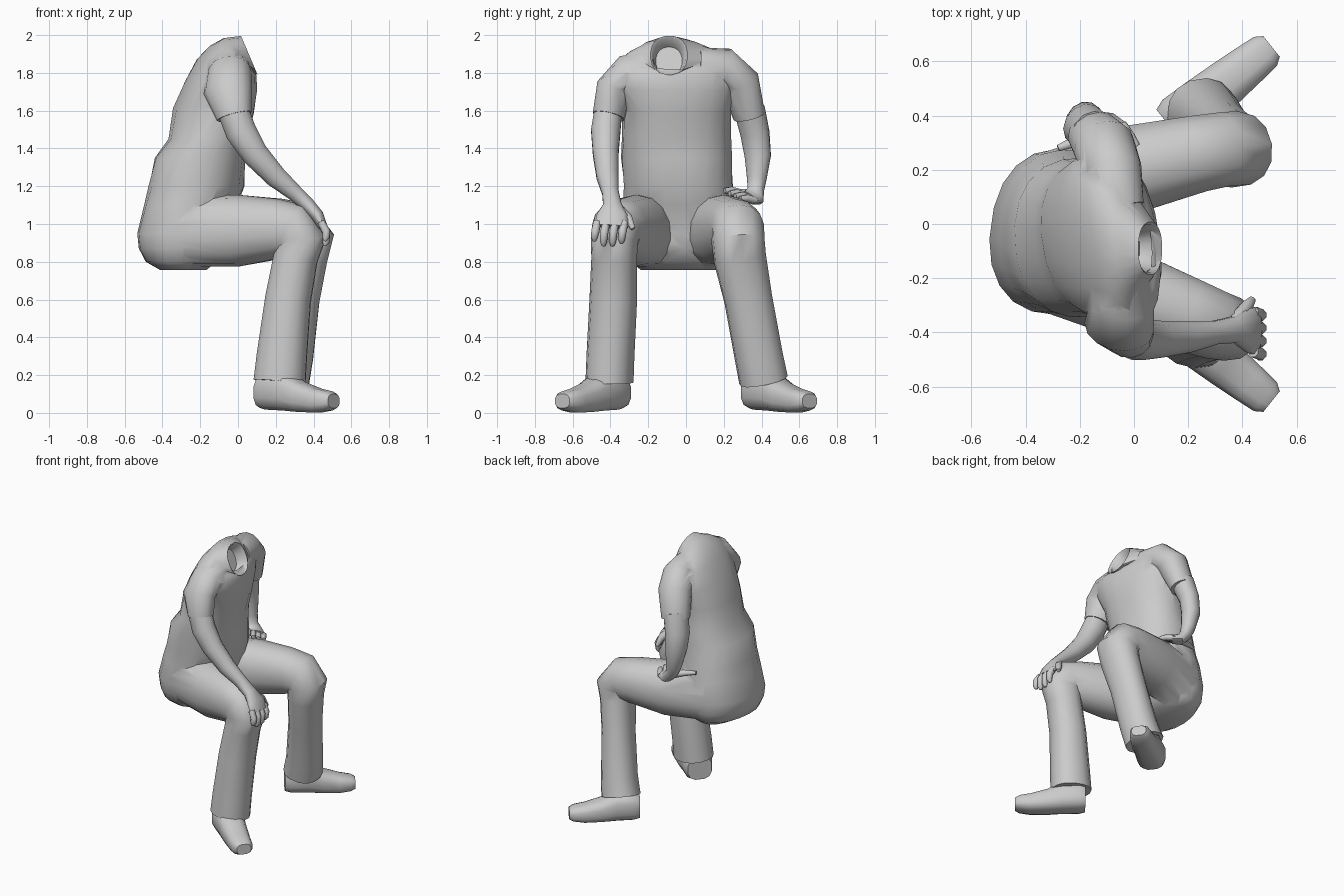
import bpy, bmesh, math
from mathutils import Vector as V


def loft(name, rings, n=16, e=2.0):
    """Skin rings of (centre, axis_a, axis_b) with superellipse sections and capped ends."""
    bm = bmesh.new()
    loops = []
    for c, a, b in rings:
        loop = []
        for i in range(n):
            t = 2 * math.pi * (i + 0.5) / n
            ca, sa = math.cos(t), math.sin(t)
            u = math.copysign(abs(ca) ** (2 / e), ca)
            w = math.copysign(abs(sa) ** (2 / e), sa)
            loop.append(bm.verts.new(V(c) + a * u + b * w))
        loops.append(loop)
    for p, q in zip(loops, loops[1:]):
        for i in range(n):
            j = (i + 1) % n
            bm.faces.new((p[i], p[j], q[j], q[i]))
    bm.faces.new(loops[0])
    bm.faces.new(loops[-1])
    bmesh.ops.recalc_face_normals(bm, faces=bm.faces)
    me = bpy.data.meshes.new(name)
    bm.to_mesh(me)
    bm.free()
    ob = bpy.data.objects.new(name, me)
    bpy.context.collection.objects.link(ob)
    return ob


def tube(name, pts, side, n=14, e=2.0):
    """Loft along a path of (x, y, z, half width along side, half depth)."""
    rings = []
    for i, p in enumerate(pts):
        t = (V(pts[min(i + 1, len(pts) - 1)][:3]) - V(pts[max(i - 1, 0)][:3])).normalized()
        s = V(side)
        s = (s - t * s.dot(t)).normalized()
        rings.append((p[:3], s * p[3], t.cross(s) * p[4]))
    return loft(name, rings, n, e)


def fuse(name, obs):
    """Union closed parts into one skin."""
    base = obs[0]
    bpy.context.view_layer.objects.active = base
    for o in obs[1:]:
        m = base.modifiers.new("union", 'BOOLEAN')
        m.operation, m.object, m.solver = 'UNION', o, 'EXACT'
        bpy.ops.object.modifier_apply(modifier=m.name)
        bpy.data.objects.remove(o)
    base.name = name
    return base


# Torso and pelvis: x, y, z, half depth, half width, forward pitch, yaw
torso_rings = []
for x, y, z, d, w, pitch, yaw in [
        (-0.29, -0.03, 0.757, 0.12, 0.21, 0, -8),
        (-0.30, -0.03, 0.80, 0.185, 0.265, 0, -8),
        (-0.29, -0.03, 0.87, 0.232, 0.295, 0, -8),
        (-0.29, -0.03, 0.95, 0.24, 0.305, 0, -8),
        (-0.25, -0.03, 1.10, 0.245, 0.305, 0, -6),
        (-0.22, -0.04, 1.20, 0.255, 0.29, 0, -2),
        (-0.20, -0.05, 1.35, 0.24, 0.295, 0, 3),
        (-0.16, -0.05, 1.45, 0.205, 0.29, 0, 7),
        (-0.13, -0.05, 1.60, 0.21, 0.29, 4, 10),
        (-0.09, -0.05, 1.73, 0.185, 0.33, 8, 10),
        (-0.06, -0.05, 1.83, 0.152, 0.34, 18, 10),
        (-0.035, -0.05, 1.88, 0.125, 0.27, 32, 8),
        (-0.005, -0.075, 1.902, 0.108, 0.18, 50, 4),
        (0.06, -0.09, 1.893, 0.113, 0.098, 67, 0),
        (0.055, -0.09, 1.89, 0.105, 0.09, 67, 0),
        (-0.01, -0.09, 1.863, 0.08, 0.07, 67, 0)]:
    p, k = math.radians(pitch), math.radians(yaw)
    a = V((math.cos(k) * math.cos(p), math.sin(k) * math.cos(p), -math.sin(p)))
    b = V((-math.sin(k), math.cos(k), 0))
    torso_rings.append(((x, y, z), a * d, b * w))
torso = loft("torso", torso_rings, 20, 2.25)

# Trouser legs: thigh, rounded knee, straight shin
leg_l = tube("left_leg", [
    (-0.30, 0.11, 0.96, 0.16, 0.185), (0.0, 0.205, 0.965, 0.165, 0.19),
    (0.24, 0.26, 0.975, 0.145, 0.158), (0.33, 0.275, 0.965, 0.14, 0.15),
    (0.375, 0.275, 0.915, 0.14, 0.138),
    (0.36, 0.285, 0.82, 0.14, 0.115), (0.325, 0.33, 0.6, 0.128, 0.108),
    (0.28, 0.385, 0.3, 0.128, 0.12), (0.25, 0.41, 0.175, 0.13, 0.13)], (-0.15, 0.98, 0), e=2.2)
leg_r = tube("right_leg", [
    (-0.30, -0.17, 0.96, 0.16, 0.185), (0.0, -0.27, 0.965, 0.165, 0.19),
    (0.21, -0.34, 0.975, 0.14, 0.158), (0.29, -0.37, 0.965, 0.13, 0.15),
    (0.33, -0.38, 0.91, 0.122, 0.138),
    (0.305, -0.38, 0.82, 0.12, 0.118), (0.265, -0.385, 0.6, 0.125, 0.122),
    (0.232, -0.40, 0.3, 0.125, 0.135), (0.22, -0.405, 0.165, 0.125, 0.14)], (0.25, 0.97, 0), e=2.2)

# Short sleeves
sleeve_l = tube("left_sleeve", [
    (-0.05, 0.06, 1.84, 0.09, 0.095), (-0.08, 0.20, 1.825, 0.11, 0.11),
    (-0.11, 0.285, 1.75, 0.115, 0.105), (-0.15, 0.335, 1.57, 0.098, 0.083)], (1, 0.4, 0))
sleeve_r = tube("right_sleeve", [
    (-0.04, -0.16, 1.83, 0.10, 0.095), (-0.045, -0.30, 1.795, 0.12, 0.105),
    (-0.055, -0.38, 1.71, 0.132, 0.095), (-0.02, -0.41, 1.57, 0.095, 0.085)], (1, -0.3, 0.2))
fuse("clothed_body", [torso, leg_l, leg_r, sleeve_l, sleeve_r])

# Bare arms running into flat palms
tube("right_arm", [
    (-0.03, -0.41, 1.61, 0.075, 0.085), (0.015, -0.425, 1.49, 0.08, 0.085),
    (0.09, -0.425, 1.37, 0.07, 0.073), (0.20, -0.415, 1.25, 0.06, 0.06),
    (0.30, -0.40, 1.165, 0.045, 0.045), (0.37, -0.39, 1.10, 0.05, 0.04),
    (0.42, -0.39, 1.045, 0.085, 0.035), (0.45, -0.395, 0.985, 0.092, 0.025)], (0, 1, 0), 12)
tube("left_arm", [
    (-0.15, 0.335, 1.61, 0.085, 0.08), (-0.185, 0.365, 1.48, 0.085, 0.07),
    (-0.185, 0.38, 1.36, 0.075, 0.065), (-0.165, 0.375, 1.24, 0.055, 0.05),
    (-0.145, 0.37, 1.18, 0.045, 0.042), (-0.11, 0.355, 1.14, 0.065, 0.038),
    (-0.07, 0.32, 1.14, 0.072, 0.028)], (0.6, 0.8, -0.35), 12)

# Fingers and thumbs
for i in range(4):
    y = -0.47 + 0.048 * i
    tip = 0.885 + (0.025, 0.0, 0.0, 0.015)[i]
    tube(f"right_finger_{i + 1}", [
        (0.44, y, 1.01, 0.022, 0.022), (0.468, y - 0.01, 0.96, 0.023, 0.023),
        (0.466, y - 0.015, tip + 0.02, 0.02, 0.02), (0.458, y - 0.015, tip, 0.01, 0.01)], (0, 1, 0), 8)
    k = i - 1.5
    x, y, z = -0.08 + 0.023 * k, 0.325 + 0.028 * k, 1.145 - 0.014 * k
    tube(f"left_finger_{i + 1}", [
        (x, y, z, 0.02, 0.02), (x + 0.03, y - 0.045, z + 0.012, 0.021, 0.021),
        (x + 0.055, y - 0.08, z + 0.01, 0.014, 0.014)], (0.6, 0.8, 0), 8)
tube("right_thumb", [
    (0.37, -0.36, 1.08, 0.028, 0.028), (0.415, -0.305, 1.03, 0.025, 0.025),
    (0.435, -0.28, 0.975, 0.014, 0.014)], (0, 1, 0.3), 8)
tube("left_thumb", [
    (-0.11, 0.35, 1.14, 0.028, 0.026), (-0.2, 0.31, 1.165, 0.024, 0.022),
    (-0.28, 0.28, 1.175, 0.013, 0.012)], (0.5, -0.8, 0), 8)

# Shoes: fraction along the foot, half width, sole height, top height
for side, s in (("left", 1), ("right", -1)):
    heel, toe = V((0.145, 0.365 * s, 0)), V((0.495, 0.645 * s, 0))
    along = (toe - heel).normalized()
    across = V((-along.y, along.x, 0))
    rings = []
    for t, w, lo, hi in [(-0.03, 0.085, 0.025, 0.19), (0.06, 0.10, 0.015, 0.22), (0.32, 0.095, 0.01, 0.22),
                         (0.55, 0.088, 0.003, 0.165), (0.8, 0.078, 0.0, 0.13),
                         (0.97, 0.07, 0.012, 0.115), (1.035, 0.05, 0.025, 0.10)]:
        c = heel.lerp(toe, t)
        c.z = (lo + hi) / 2
        rings.append((c, across * w, V((0, 0, (hi - lo) / 2))))
    loft(f"{side}_shoe", rings, 12, 2.8)

# Smooth shading with sharp hems
bpy.ops.object.select_all(action='SELECT')
bpy.ops.object.shade_smooth_by_angle(angle=math.radians(48))
